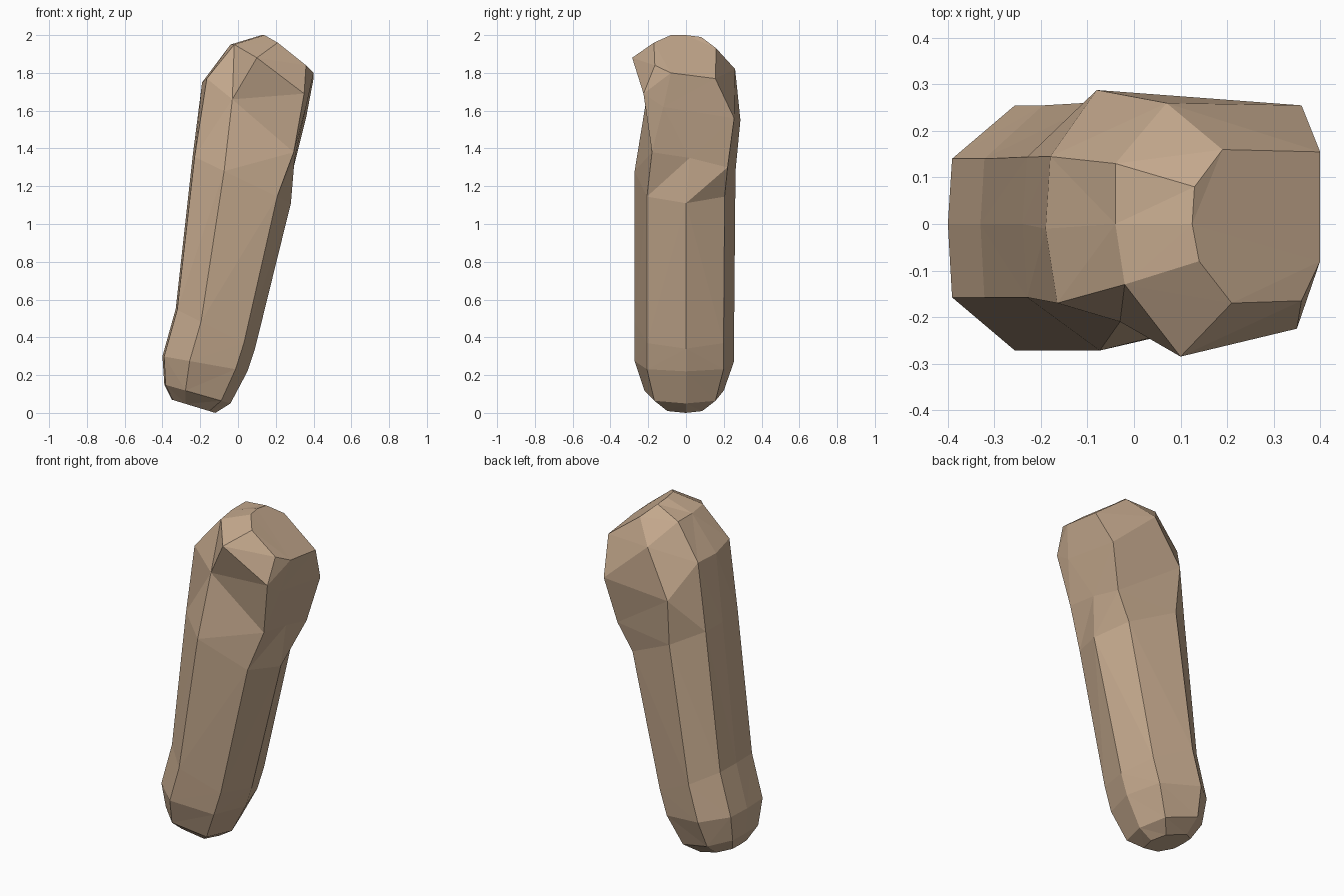
import bpy, bmesh

if "Cube" in bpy.data.objects:
    bpy.data.objects.remove(bpy.data.objects["Cube"])

# Column order around the body: left, front-left, front, front-right,
# right, back-right, back, back-left -> (left-to-right fraction, depth fraction)
COLUMNS = [(0, 0), (.02, -.58), (.32, -1), (.86, -.76),
           (1, 0), (.86, .78), (.32, 1), (.02, .55)]


def slanted_ring(xl, zl, xr, zr, front, back):
    """Eight-sided ring on a plane sloping from its left to its right end."""
    ring = []
    for t, d in COLUMNS:
        y = -d * front if d < 0 else d * back
        ring.append((xl + (xr - xl) * t, y, zl + (zr - zl) * t))
    return ring


# Rounded foot and straight shaft
rings = [slanted_ring(*r) for r in [
    (-.35, .07, -.12, 0, -.13, .11),
    (-.39, .15, -.04, .05, -.22, .20),
    (-.40, .30, .05, .22, -.272, .255),
    (-.33, .55, .09, .34, -.272, .255),
    (-.24, 1.36, .28, 1.11, -.272, .262)]]

# Neck: only the right-hand columns step up under the head
neck = list(rings[-1])
neck[3:6] = [(.295, -.18, 1.38), (.30, .02, 1.35), (.295, .22, 1.30)]

# Head bulge, shoulder, and slanted flat top
bulge = [(-.19, -.01, 1.75), (-.165, -.17, 1.77), (-.03, -.21, 1.66), (.35, -.225, 1.69),
         (.36, -.12, 1.62), (.36, .255, 1.56), (-.08, .288, 1.55), (-.18, .145, 1.75)]
shoulder = [(-.04, 0, 1.95), (-.02, -.13, 1.95), (.10, -.285, 1.88), (.36, -.165, 1.84),
            (.40, -.08, 1.80), (.40, .155, 1.77), (.07, .26, 1.82), (-.04, .13, 1.95)]
top = [(.125, 0, 2), (.14, -.08, 2), (.21, -.17, 1.96)] + shoulder[3:6] + \
      [(.19, .16, 1.93), (.13, .08, 1.99)]
rings += [neck, bulge, shoulder, top]

# Loft the rings, cap both ends, weld the shared points
bm = bmesh.new()
loops = [[bm.verts.new(p) for p in ring] for ring in rings]
for a, b in zip(loops, loops[1:]):
    for i in range(8):
        j = (i + 1) % 8
        bm.faces.new((a[i], a[j], b[j], b[i]))
bm.faces.new(loops[0][::-1])
bm.faces.new(loops[-1])
bmesh.ops.remove_doubles(bm, verts=bm.verts, dist=.001)
bmesh.ops.triangulate(bm, faces=bm.faces[:])
bmesh.ops.recalc_face_normals(bm, faces=bm.faces[:])

mesh = bpy.data.meshes.new("faceted_limb")
bm.to_mesh(mesh)
bm.free()
limb = bpy.data.objects.new("faceted_limb", mesh)
bpy.context.collection.objects.link(limb)

# Tan surface
tan = bpy.data.materials.new("tan")
tan.diffuse_color = (.56, .40, .27, 1)
tan.use_nodes = True
tan.node_tree.nodes["Principled BSDF"].inputs["Base Color"].default_value = tan.diffuse_color
mesh.materials.append(tan)
